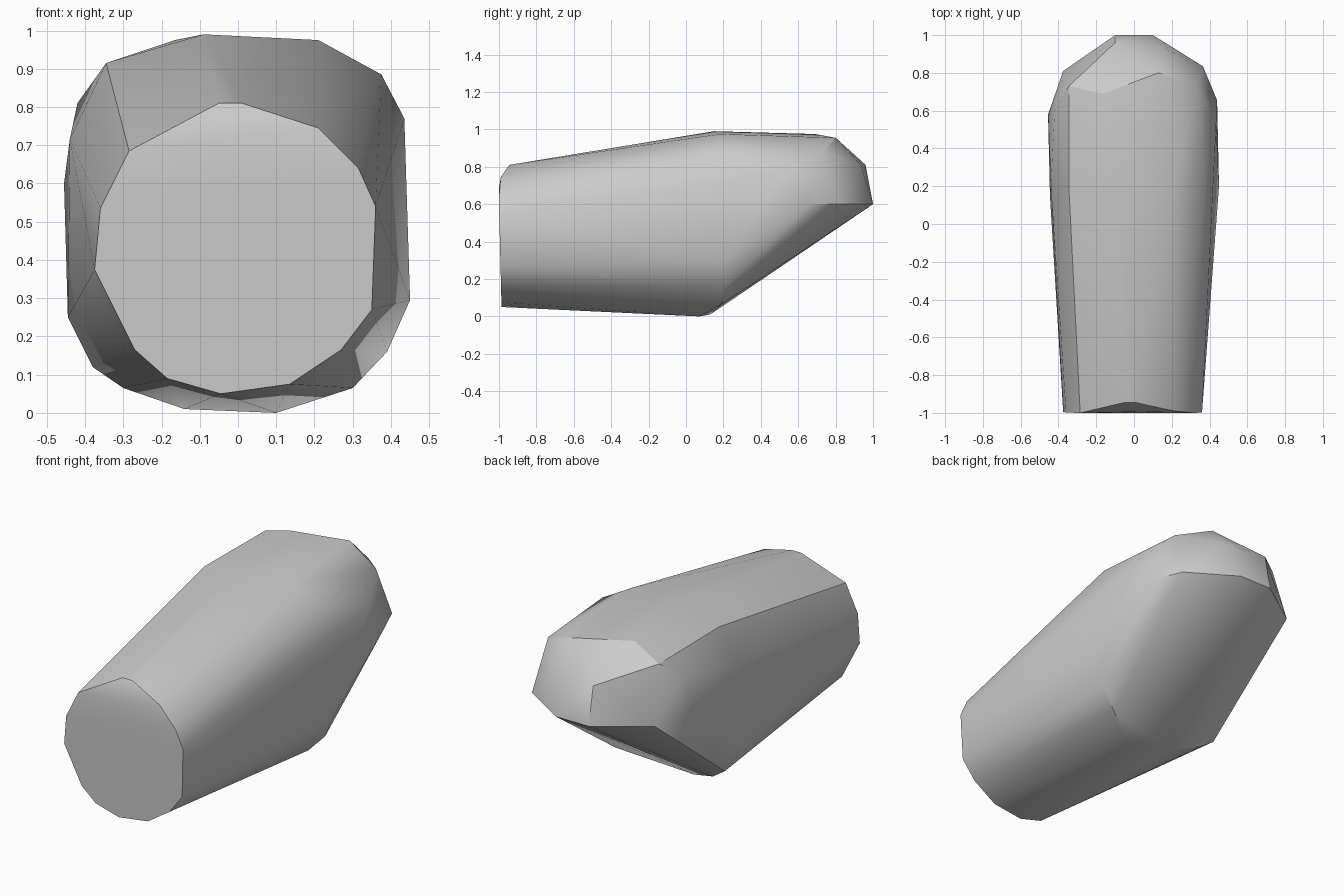
import bpy
import bmesh
from math import radians

default_cube = bpy.data.objects.get("Cube")
if default_cube:
    bpy.data.objects.remove(default_cube, do_unlink=True)


def make_material(name, colour):
    """Create one flat colour for viewport and render."""
    material = bpy.data.materials.new(name)
    material.use_nodes = True
    material.diffuse_color = colour
    shader = material.node_tree.nodes["Principled BSDF"]
    shader.inputs["Base Color"].default_value = colour
    return material


def make_hull(name, points, material, sharp_angle):
    """Wrap a faceted convex skin around the cross-section points."""
    mesh = bpy.data.meshes.new(name)
    bm = bmesh.new()
    for point in points:
        bm.verts.new(point)
    hull = bmesh.ops.convex_hull(bm, input=bm.verts[:], use_existing_faces=False)
    unused = set(hull["geom_interior"]) | set(hull["geom_unused"])
    loose = [item for item in unused if isinstance(item, bmesh.types.BMVert)]
    bmesh.ops.delete(bm, geom=loose, context="VERTS")
    bmesh.ops.recalc_face_normals(bm, faces=bm.faces[:])
    bm.to_mesh(mesh)
    bm.free()
    mesh.materials.append(material)
    shell = bpy.data.objects.new(name, mesh)
    bpy.context.collection.objects.link(shell)
    bpy.ops.object.select_all(action="DESELECT")
    shell.select_set(True)
    bpy.context.view_layer.objects.active = shell
    bpy.ops.object.shade_smooth_by_angle(angle=radians(sharp_angle))
    return shell


def front_depth(z):
    """The front end is almost flat, leaning back near its upper rim."""
    if z > .8:
        return -.945
    return -.99 if z > .7 else -.985 - .015 * min(z / .6, 1)


# Front end outline, as x and z
front_outline = [
    (-.05, .81), (.01, .81), (.21, .745), (.315, .64), (.36, .54),
    (.35, .27), (.27, .165), (.135, .075), (-.045, .05), (-.185, .09),
    (-.27, .165), (-.375, .375), (-.36, .535), (-.285, .685),
]
front_ring = [(x, front_depth(z), z) for x, z in front_outline]

# Widest section, where the underside starts to rise
middle_ring = [
    (-.09, .15, .99), (.21, .18, .975), (.375, .2, .885), (.45, .2, .295),
    (.39, .21, .16), (.3, .19, .065), (.1, .07, 0), (-.14, .13, .01),
    (-.3, .19, .065), (-.38, .2, .12), (-.445, .15, .25),
    (-.44, .2, .715), (-.345, .2, .915),
]

# Shoulder around the rounded upper back
shoulder_ring = [
    (-.165, .69, .975), (.13, .8, .955), (.335, .735, .88),
    (.435, .53, .77), (-.42, .6, .81), (-.345, .73, .91),
    (-.1, .96, .81), (.15, .935, .81),
]

# Back rim, level at the top of the sloping underside
back_rim = [
    (-.455, .58, .6), (-.375, .81, .6), (-.1, 1, .6),
    (.1, 1, .6), (.365, .835, .6), (.44, .655, .6),
]

grey = make_material("plain grey", (.6, .6, .6, 1))
make_hull("tapered_shell", front_ring + middle_ring + shoulder_ring + back_rim, grey, 30)
